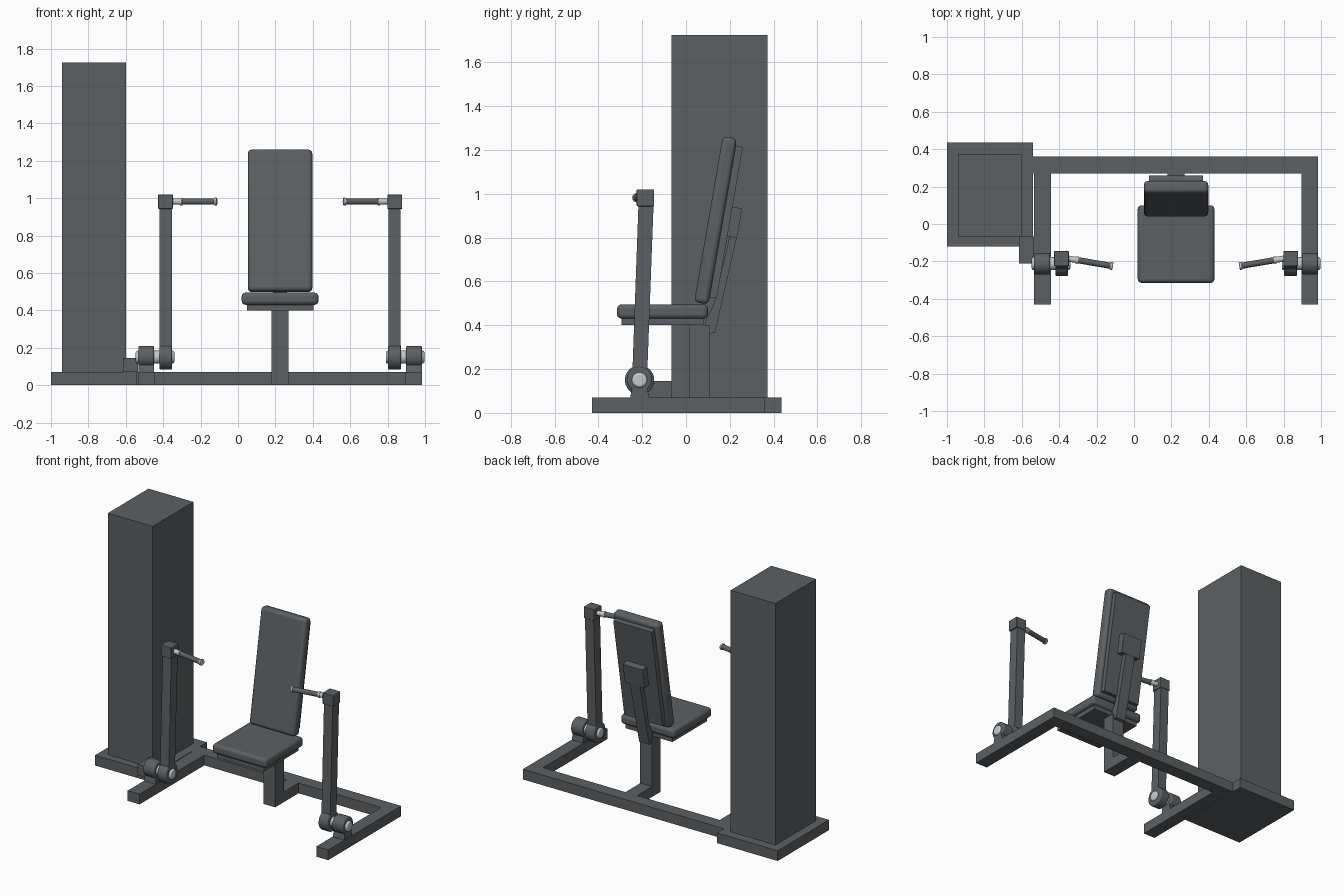
import bpy, bmesh, math
from mathutils import Vector, Matrix

if "Cube" in bpy.data.objects:
    bpy.data.objects.remove(bpy.data.objects["Cube"])


def material(name, rgb):
    m = bpy.data.materials.new(name)
    m.diffuse_color = (*rgb, 1)
    m.use_nodes = True
    m.node_tree.nodes["Principled BSDF"].inputs["Base Color"].default_value = m.diffuse_color
    return m


CHARCOAL = material("charcoal", (0.108, 0.118, 0.125))
STEEL = material("steel", (0.56, 0.58, 0.60))
MID = 0.225  # symmetry plane of the seat and arms


def finish(name, bm, mat, bevel=0, segments=3):
    bmesh.ops.recalc_face_normals(bm, faces=bm.faces)
    me = bpy.data.meshes.new(name)
    bm.to_mesh(me)
    bm.free()
    me.materials.append(mat)
    ob = bpy.data.objects.new(name, me)
    bpy.context.collection.objects.link(ob)
    if bevel:
        mod = ob.modifiers.new("rounding", "BEVEL")
        mod.width, mod.segments = bevel, segments
        mod.limit_method, mod.angle_limit = "ANGLE", math.radians(40)
    bpy.ops.object.select_all(action="DESELECT")
    ob.select_set(True)
    bpy.context.view_layer.objects.active = ob
    bpy.ops.object.shade_smooth_by_angle(angle=math.radians(35))
    return ob


def box(name, x, y, z, mat=CHARCOAL, bevel=0, tilt=0):
    """Box from (min, max) ranges, tilted about x around its centre."""
    bm = bmesh.new()
    size = Matrix.Diagonal((x[1] - x[0], y[1] - y[0], z[1] - z[0], 1))
    mid = Matrix.Translation(((x[0] + x[1]) / 2, (y[0] + y[1]) / 2, (z[0] + z[1]) / 2))
    bmesh.ops.create_cube(bm, size=1, matrix=mid @ Matrix.Rotation(tilt, 4, "X") @ size)
    return finish(name, bm, mat, bevel)


def rod(name, a, b, r, mat=CHARCOAL, bevel=0, sides=32):
    a, b = Vector(a), Vector(b)
    bm = bmesh.new()
    rot = (b - a).to_track_quat("Z", "Y").to_matrix().to_4x4()
    bmesh.ops.create_cone(bm, cap_ends=True, segments=sides, radius1=r, radius2=r,
                          depth=(b - a).length, matrix=Matrix.Translation((a + b) / 2) @ rot)
    return finish(name, bm, mat, bevel)


def side_profile(name, pts, x):
    """Outline in the y-z plane extruded along x."""
    bm = bmesh.new()
    face = bm.faces.new([bm.verts.new((x[0], y, z)) for y, z in pts])
    geo = bmesh.ops.extrude_face_region(bm, geom=[face])["geom"]
    bmesh.ops.translate(bm, vec=(x[1] - x[0], 0, 0),
                        verts=[v for v in geo if isinstance(v, bmesh.types.BMVert)])
    return finish(name, bm, CHARCOAL)


# Weight tower and floor frame
box("tower", (-0.94, -0.60), (-0.067, 0.373), (0.07, 1.725))
box("tower_base", (-1.0, -0.54), (-0.12, 0.435), (0, 0.07))
box("tower_link", (-0.615, -0.535), (-0.21, -0.067), (0.07, 0.145))
box("rear_beam", (-0.54, 0.985), (0.27, 0.36), (0, 0.07))
box("seat_beam", (0.18, 0.27), (0.11, 0.27), (0, 0.07))
box("seat_post", (0.18, 0.27), (0.017, 0.11), (0, 0.40))

# Seat
box("seat_plate", (0.047, 0.403), (-0.295, 0.08), (0.40, 0.435))
box("seat_cushion", (0.02, 0.43), (-0.315, 0.10), (0.43, 0.495), bevel=0.02)

# Reclined backrest with its board, bracket and support bar
TILT = math.radians(-9.8)
box("back_cushion", (0.053, 0.397), (0.102, 0.168), (0.495, 1.263), bevel=0.02, tilt=TILT)
box("back_board", (0.08, 0.37), (0.165, 0.200), (0.52, 1.222), tilt=TILT)
box("back_bracket", (0.15, 0.30), (0.198, 0.245), (0.802, 0.938), tilt=TILT)
side_profile("back_support", [(0.09, 0.36), (0.132, 0.365), (0.234, 0.81),
                              (0.20, 0.81), (0.128, 0.50), (0.09, 0.42)], (0.187, 0.263))

# Mirrored press arms
PY, PZ = -0.212, 0.15
for side, s in (("left", -1), ("right", 1)):
    def X(d):
        return MID + s * d

    def span(a, b):
        return tuple(sorted((X(a), X(b))))

    box(side + "_floor_leg", span(0.67, 0.76), (-0.43, 0.27), (0, 0.07))
    side_profile(side + "_pivot_mount", [(-0.255, 0.07), (-0.168, 0.07),
                 (-0.18, 0.13), (-0.243, 0.13)], span(0.674, 0.758))
    rod(side + "_pivot_housing", (X(0.674), PY, PZ + 0.003), (X(0.758), PY, PZ + 0.003),
        0.058, bevel=0.008)
    rod(side + "_axle", (X(0.565), PY, PZ), (X(0.772), PY, PZ), 0.035, STEEL, bevel=0.011)
    rod(side + "_arm_hub", (X(0.578), PY, PZ), (X(0.646), PY, PZ), 0.067, bevel=0.008)
    side_profile(side + "_arm", [(-0.246, 0.15), (-0.178, 0.15),
                 (-0.148, 0.95), (-0.217, 0.95)], span(0.579, 0.645))
    box(side + "_arm_head", span(0.573, 0.653), (-0.225, -0.145), (0.943, 1.02), bevel=0.004)

    # Handle: steel collar, grip and steel end cap along one slanted line
    def H(d):
        return (X(d), -0.185 - (0.575 - d) * 0.17, 0.982)

    rod(side + "_handle_collar", H(0.60), H(0.525), 0.016, STEEL)
    rod(side + "_handle_ring", H(0.535), H(0.523), 0.020, STEEL)
    rod(side + "_handle_grip", H(0.525), H(0.35), 0.0165)
    rod(side + "_handle_cap", H(0.352), H(0.338), 0.021, STEEL, bevel=0.003)
